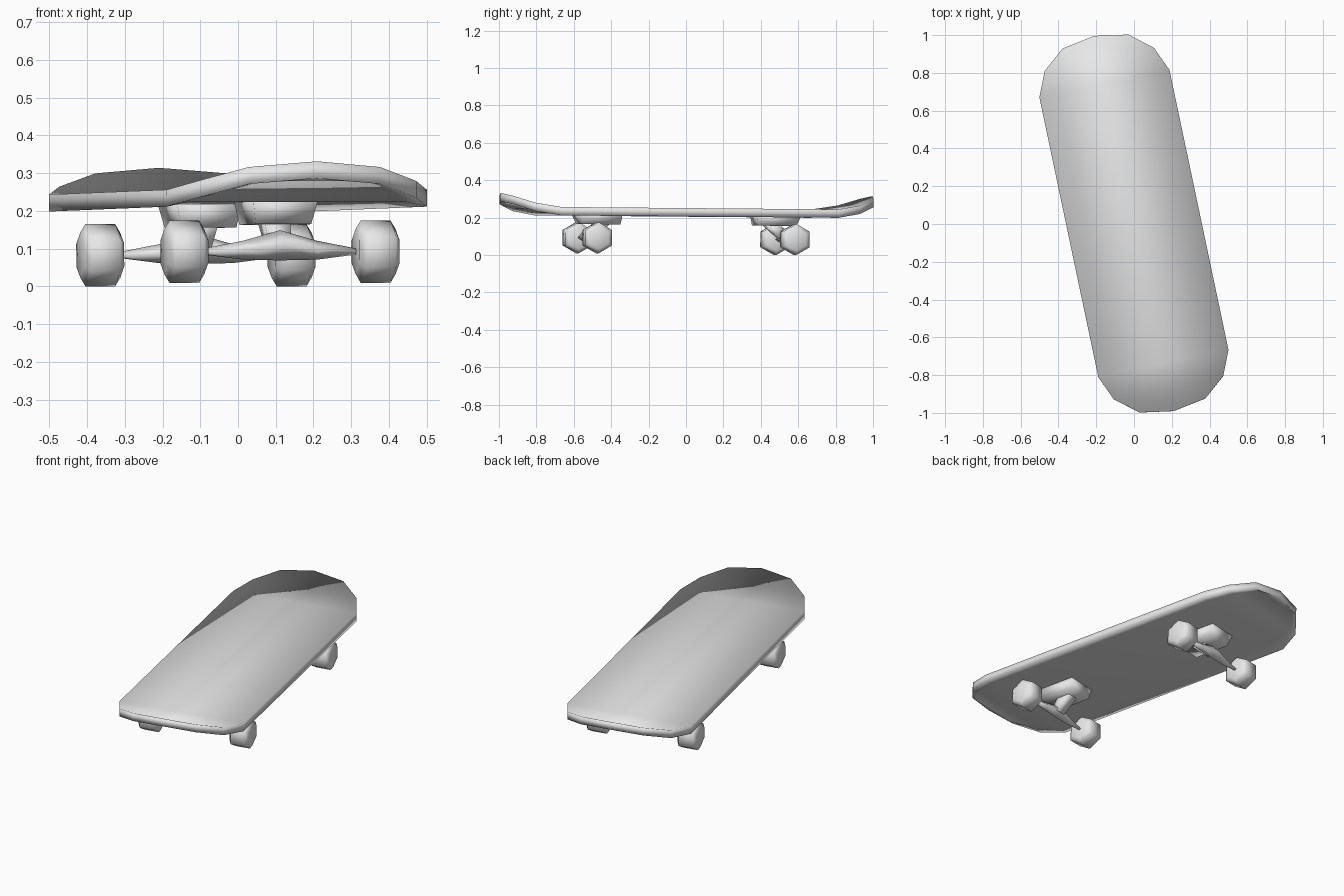
import bpy, bmesh, math
from mathutils import Matrix, Vector

cube = bpy.data.objects.get("Cube")
if cube:
    bpy.data.objects.remove(cube, do_unlink=True)

grey = bpy.data.materials.new("light_grey")
grey.use_nodes = True
COLOUR = (0.8, 0.8, 0.8, 1)
grey.diffuse_color = COLOUR
grey.node_tree.nodes["Principled BSDF"].inputs["Base Color"].default_value = COLOUR

# The whole board stands turned and very slightly pitched
POSE = Matrix.Rotation(math.radians(11.9), 4, "Z") @ Matrix.Rotation(-0.0085, 4, "X")


def loft(name, rings, angle=None):
    """Skin a list of equal-length point rings and close both ends."""
    bm = bmesh.new()
    loops = [[bm.verts.new(POSE @ Vector(p)) for p in ring] for ring in rings]
    n = len(loops[0])
    for a, b in zip(loops, loops[1:]):
        for i in range(n):
            j = (i + 1) % n
            bm.faces.new((a[i], a[j], b[j], b[i]))
    bm.faces.new(loops[0])
    bm.faces.new(loops[-1])
    bmesh.ops.remove_doubles(bm, verts=bm.verts, dist=0.0005)
    bmesh.ops.recalc_face_normals(bm, faces=bm.faces)
    mesh = bpy.data.meshes.new(name)
    bm.to_mesh(mesh)
    bm.free()
    mesh.materials.append(grey)
    obj = bpy.data.objects.new(name, mesh)
    bpy.context.collection.objects.link(obj)
    bpy.ops.object.select_all(action="DESELECT")
    obj.select_set(True)
    bpy.context.view_layer.objects.active = obj
    if angle:
        bpy.ops.object.shade_smooth_by_angle(angle=math.radians(angle))
    else:
        bpy.ops.object.shade_smooth()
    return obj


def spindle(name, centre, profile, sides):
    """Many-sided solid along x; profile gives (offset, radius, lift)."""
    cx, cy, cz = centre
    turns = [math.pi / 2 + math.tau * i / sides for i in range(sides)]
    return loft(name, [[(cx + x, cy + r * math.cos(t), cz + lift + r * math.sin(t))
                        for t in turns] for x, r, lift in profile])


# Deck: half width and top height along the length, mirrored front to back
half = [(1.015, 0.0, 0.323), (0.985, 0.178, 0.308), (0.888, 0.296, 0.272), (0.757, 0.352, 0.25)]
rows = half + [(-y, w, z) for y, w, z in reversed(half)]
sections = []
for y, w, z in rows:
    low = z - 0.045
    belly = low + 0.04 * w
    sections.append([(-w, y, z), (w, y, z), (w, y, low),
                     (w * 0.82, y, belly), (-w * 0.82, y, belly), (-w, y, low)])
loft("deck", sections)

# Trucks and wheels
WHEEL = [(-0.054, 0.06, 0), (-0.04, 0.083, 0), (0.04, 0.083, 0), (0.054, 0.06, 0)]
AXLE = [(-0.22, 0.006, 0), (-0.1, 0.025, 0.004), (0, 0.04, 0.017),
        (0.1, 0.025, 0.004), (0.22, 0.006, 0)]


def rectangle(y, w, l, z):
    return [(sx * w, y + sy * l, z) for sx, sy in ((-1, -1), (1, -1), (1, 1), (-1, 1))]


for end, s in (("front", -1), ("back", 1)):
    loft(end + "_base_plate", [rectangle(s * 0.49, 0.088, 0.125, 0.225),
                               rectangle(s * 0.48, 0.075, 0.105, 0.16)])
    loft(end + "_hanger", [rectangle(s * 0.46, 0.035, 0.045, 0.17),
                           rectangle(s * 0.53, 0.03, 0.025, 0.09)])
    spindle(end + "_axle", (0, s * 0.54, 0.0875), AXLE, 4)
    for side, sx in (("right", -1), ("left", 1)):
        spindle(f"{end}_{side}_wheel", (sx * 0.259, s * 0.54, 0.0875), WHEEL, 6)
